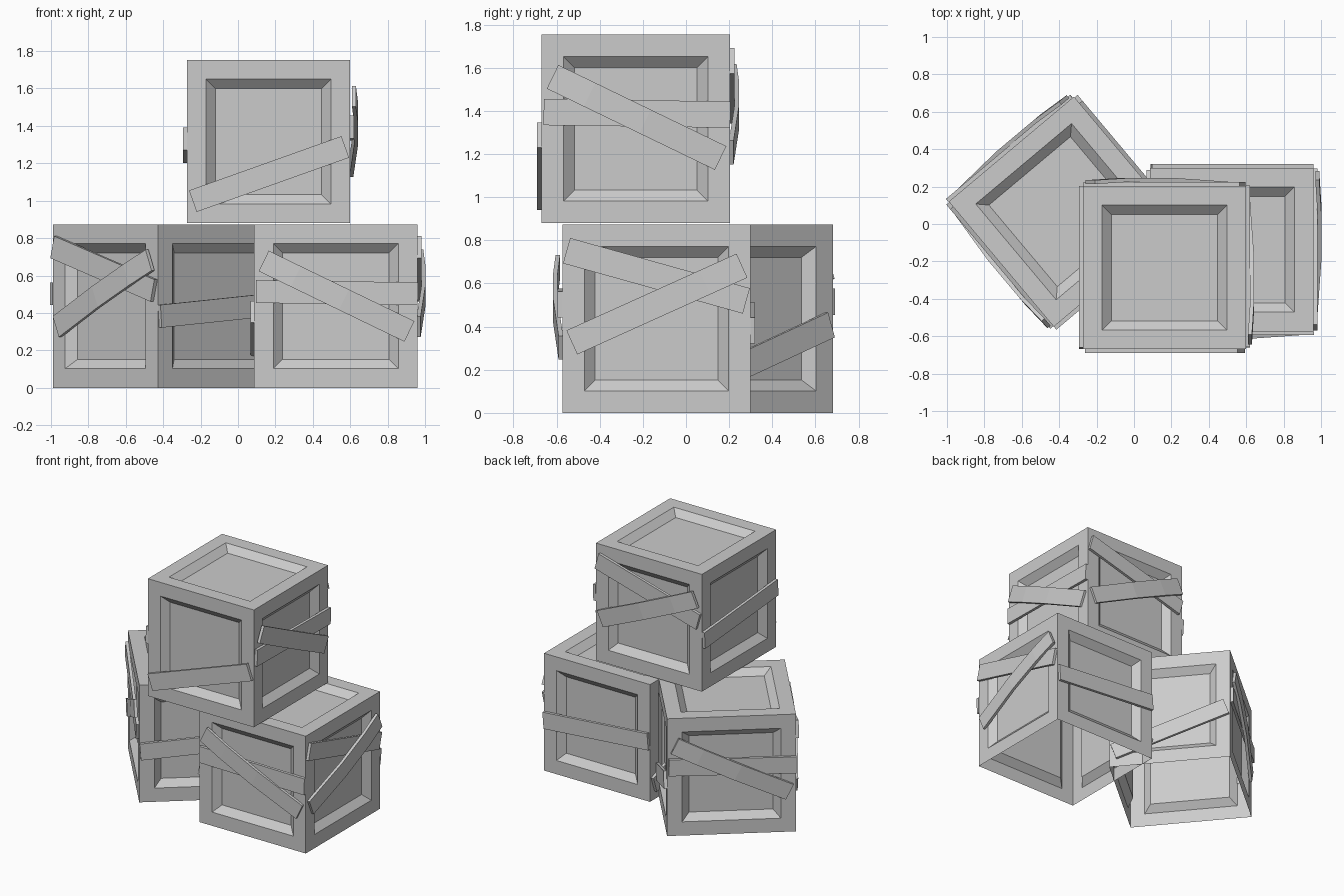
import bpy, bmesh, math
from mathutils import Matrix, Vector

if "Cube" in bpy.data.objects:
    bpy.data.objects.remove(bpy.data.objects["Cube"], do_unlink=True)

SIDE = 0.873
HALF = SIDE / 2
PLANK_LENGTH, PLANK_WIDTH, PLANK_THICK = 0.865, 0.122, 0.021

grey = bpy.data.materials.new("crate_grey")
grey.use_nodes = True
colour = (0.6, 0.6, 0.6, 1)
grey.diffuse_color = colour
grey.node_tree.nodes["Principled BSDF"].inputs["Base Color"].default_value = colour

# Height of the outer surface along a plank: (fraction of length, height)
FLAT = [(0, PLANK_THICK), (1, PLANK_THICK)]
BOWED = [(0, 0.031), (0.22, 0.042), (0.55, 0.042), (1, 0.017)]

# Planks on each side: (name, turn of side, u, v, tilt, profile)
PLANKS = [
    ("front_level_plank", 0, 0.006, 0.072, -0.8, FLAT),
    ("front_slanted_plank", 0, 0.004, 0.053, -25.8, BOWED),
    ("right_lower_plank", 90, 0, 0.199, -15.6, FLAT),
    ("right_upper_plank", 90, 0.002, 0.068, 180 + 24.3, BOWED),
    ("back_plank", 180, 0, -0.02, 4.6, FLAT),
    ("left_plank", 270, 0.003, -0.174, 19.6, FLAT),
]

# Crates: (name, centre, turn)
CRATES = [
    ("right_crate", (0.523, -0.137, HALF), 0),
    ("top_crate", (0.163, -0.233, 0.88 + HALF), 90),
    ("left_crate", (-0.375, 0.066, HALF), 220),
]


def finish(name, bm, matrix):
    mesh = bpy.data.meshes.new(name)
    bm.to_mesh(mesh)
    bm.free()
    mesh.materials.append(grey)
    obj = bpy.data.objects.new(name, mesh)
    obj.matrix_world = matrix
    bpy.context.collection.objects.link(obj)


def rot(degrees, axis):
    return Matrix.Rotation(math.radians(degrees), 4, axis)


def make_crate(name, matrix):
    # Box without a bottom, with a sloped recessed panel in each side
    bm = bmesh.new()
    bmesh.ops.create_cube(bm, size=SIDE)
    bottom = [f for f in bm.faces if f.normal.z < -0.5]
    bmesh.ops.delete(bm, geom=bottom, context="FACES_ONLY")
    panels = bm.faces[:]
    bmesh.ops.inset_individual(bm, faces=panels, thickness=0.102, use_even_offset=True)
    # Second ring is flat, then the panel is pushed inwards to slope it
    bmesh.ops.inset_individual(bm, faces=panels, thickness=0.05, use_even_offset=True)
    for panel in panels:
        bmesh.ops.translate(bm, verts=panel.verts[:], vec=panel.normal * -0.045)
    finish(name, bm, matrix)


def make_plank(name, matrix, profile):
    # Side outline of the board, extruded across its width
    bm = bmesh.new()
    outer = [((t - 0.5) * PLANK_LENGTH, h) for t, h in profile]
    inner = [(x, h - PLANK_THICK) for x, h in reversed(outer)]
    verts = [bm.verts.new((x, -PLANK_WIDTH / 2, h)) for x, h in outer + inner]
    face = bm.faces.new(verts)
    extruded = bmesh.ops.extrude_face_region(bm, geom=[face])["geom"]
    moved = [g for g in extruded if isinstance(g, bmesh.types.BMVert)]
    bmesh.ops.translate(bm, verts=moved, vec=(0, PLANK_WIDTH, 0))
    bmesh.ops.recalc_face_normals(bm, faces=bm.faces[:])
    finish(name, bm, matrix)


for crate_name, centre, turn in CRATES:
    base = Matrix.Translation(Vector(centre)) @ rot(turn, "Z")
    make_crate(crate_name, base)
    for plank_name, side, u, v, tilt, profile in PLANKS:
        on_side = rot(side, "Z") @ Matrix.Translation((u, -HALF, v)) @ rot(90, "X")
        make_plank(crate_name + "_" + plank_name, base @ on_side @ rot(tilt, "Z"), profile)
